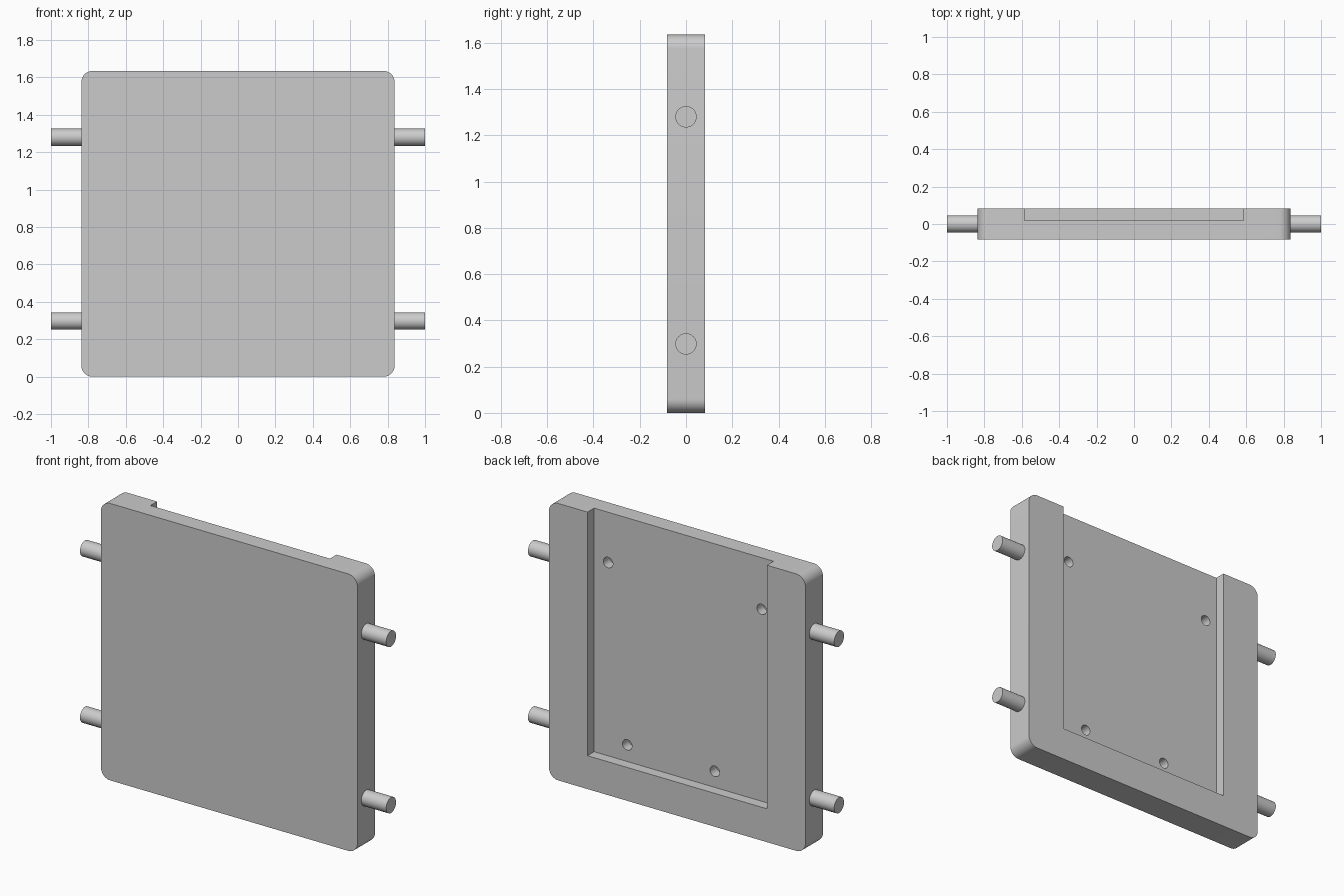
import bpy
import bmesh
from math import radians
from mathutils import Matrix, Vector

old = bpy.data.objects.get("Cube")
if old:
    bpy.data.objects.remove(old, do_unlink=True)

WIDTH, DEPTH, HEIGHT = 1.675, 0.164, 1.635
BACK = DEPTH / 2
FLOOR = 0.02          # y of the recess floor
RECESS_HALF = 0.586   # half width of the recess
RECESS_BOTTOM = 0.197

grey = bpy.data.materials.new("light grey")
grey.use_nodes = True
colour = (0.6, 0.6, 0.6, 1)
grey.diffuse_color = colour
grey.node_tree.nodes["Principled BSDF"].inputs["Base Color"].default_value = colour


def finish(bm, name):
    mesh = bpy.data.meshes.new(name)
    bm.to_mesh(mesh)
    bm.free()
    mesh.materials.append(grey)
    obj = bpy.data.objects.new(name, mesh)
    bpy.context.collection.objects.link(obj)
    return obj


def box(name, low, high, corner=0):
    """Box between two corners, optionally rounding the edges along y."""
    low, high = Vector(low), Vector(high)
    bm = bmesh.new()
    bmesh.ops.create_cube(bm, size=1)
    bmesh.ops.scale(bm, vec=high - low, verts=bm.verts)
    bmesh.ops.translate(bm, vec=(low + high) / 2, verts=bm.verts)
    if corner:
        edges = [e for e in bm.edges
                 if abs(e.verts[0].co.y - e.verts[1].co.y) > DEPTH / 2]
        bmesh.ops.bevel(bm, geom=edges, offset=corner, segments=10,
                        profile=0.5, affect='EDGES')
    return finish(bm, name)


def cylinder(name, centre, radius, length, axis):
    """Cylinder lying along x or y."""
    turn = Matrix.Rotation(radians(90), 4, 'Y' if axis == 'x' else 'X')
    bm = bmesh.new()
    bmesh.ops.create_cone(bm, cap_ends=True, segments=40, radius1=radius,
                          radius2=radius, depth=length,
                          matrix=Matrix.Translation(centre) @ turn)
    return finish(bm, name)


def smooth(obj):
    bpy.ops.object.select_all(action='DESELECT')
    obj.select_set(True)
    bpy.context.view_layer.objects.active = obj
    bpy.ops.object.shade_smooth_by_angle(angle=radians(30))


def cut(obj, cutter):
    bpy.context.view_layer.objects.active = obj
    mod = obj.modifiers.new("cut", 'BOOLEAN')
    mod.operation = 'DIFFERENCE'
    mod.solver = 'EXACT'
    mod.object = cutter
    bpy.ops.object.modifier_apply(modifier=mod.name)
    bpy.data.objects.remove(cutter, do_unlink=True)


# Rounded plate with a recess in the back that is open at the top
plate = box("plate", (-WIDTH / 2, -BACK, 0), (WIDTH / 2, BACK, HEIGHT), 0.06)
cut(plate, box("recess_cutter", (-RECESS_HALF, FLOOR, RECESS_BOTTOM),
               (RECESS_HALF, BACK + 0.1, HEIGHT + 0.1)))

# Blind screw holes in the recess floor
for x, z in [(0.495, 1.338), (-0.508, 1.33), (0.37, 0.295), (-0.202, 0.292)]:
    cut(plate, cylinder("hole_cutter", (x, FLOOR, z), 0.031, 0.12, 'y'))
smooth(plate)

# Two round pins on each side
for side, sign in (("left", 1), ("right", -1)):
    for level, z in (("upper", 1.28), ("lower", 0.298)):
        pin = cylinder(f"{side}_{level}_pin", (sign * 0.915, 0, z), 0.046, 0.17, 'x')
        smooth(pin)
